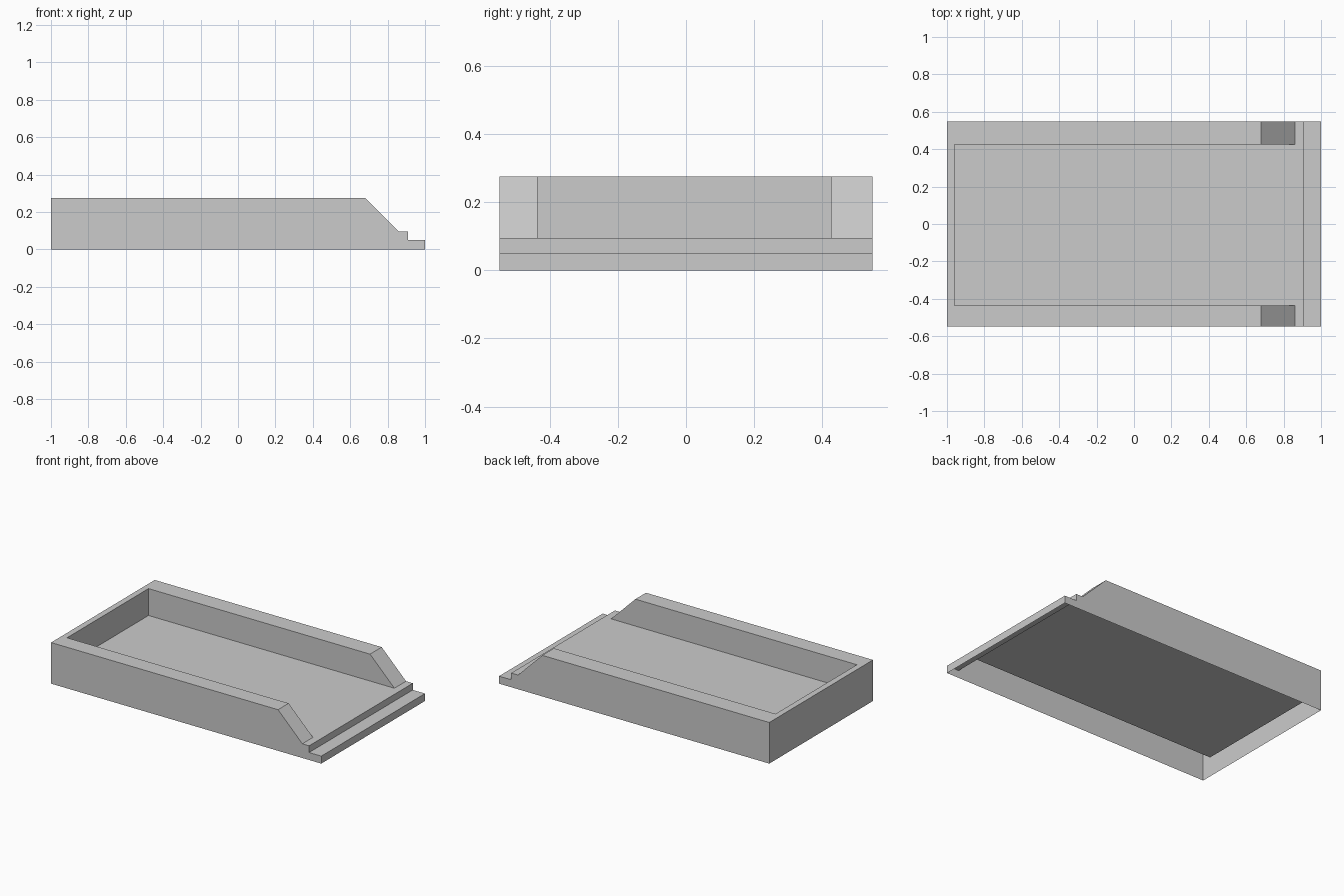
import bpy, bmesh

if "Cube" in bpy.data.objects:
    bpy.data.objects.remove(bpy.data.objects["Cube"])

# Side profiles as (x, z), front lip to back; the underside stays open
LIP = [(1, 0), (1, 0.05), (0.91, 0.05), (0.91, 0.095), (0.86, 0.095)]
BACK = [(-0.96, 0.275), (-1, 0.275), (-1, 0)]
RAIL = LIP + [(0.68, 0.275)] + BACK
BED = LIP + [(-0.96, 0.095)] + BACK
INNER_WALL = [(-0.96, 0.095), (0.86, 0.095), (0.68, 0.275), (-0.96, 0.275)]
Y = [-0.548, -0.436, 0.425, 0.548]

bm = bmesh.new()


def panel(profile, y):
    bm.faces.new([bm.verts.new((x, y, z)) for x, z in profile])


def strip(profile, y0, y1):
    rows = [[bm.verts.new((x, y, z)) for x, z in profile] for y in (y0, y1)]
    for i in range(len(profile) - 1):
        bm.faces.new((rows[0][i], rows[0][i + 1], rows[1][i + 1], rows[1][i]))


# Rails on both sides, recessed bed between them
strip(RAIL, Y[0], Y[1])
strip(BED, Y[1], Y[2])
strip(RAIL, Y[2], Y[3])

# Outer side panels and inner walls
for y in (Y[0], Y[3]):
    panel(RAIL, y)
for y in (Y[1], Y[2]):
    panel(INNER_WALL, y)

# Weld, face outwards, merge coplanar faces
bmesh.ops.remove_doubles(bm, verts=bm.verts[:], dist=0.0005)
bmesh.ops.recalc_face_normals(bm, faces=bm.faces[:])
bm.normal_update()
floor = max((f for f in bm.faces if abs(f.normal.z) > 0.99), key=lambda f: f.calc_area())
if floor.normal.z < 0:
    bmesh.ops.reverse_faces(bm, faces=bm.faces[:])
bmesh.ops.dissolve_limit(bm, angle_limit=0.01, verts=bm.verts[:], edges=bm.edges[:])

mesh = bpy.data.meshes.new("open_front_tray")
bm.to_mesh(mesh)
bm.free()
bpy.context.collection.objects.link(bpy.data.objects.new("open_front_tray", mesh))
